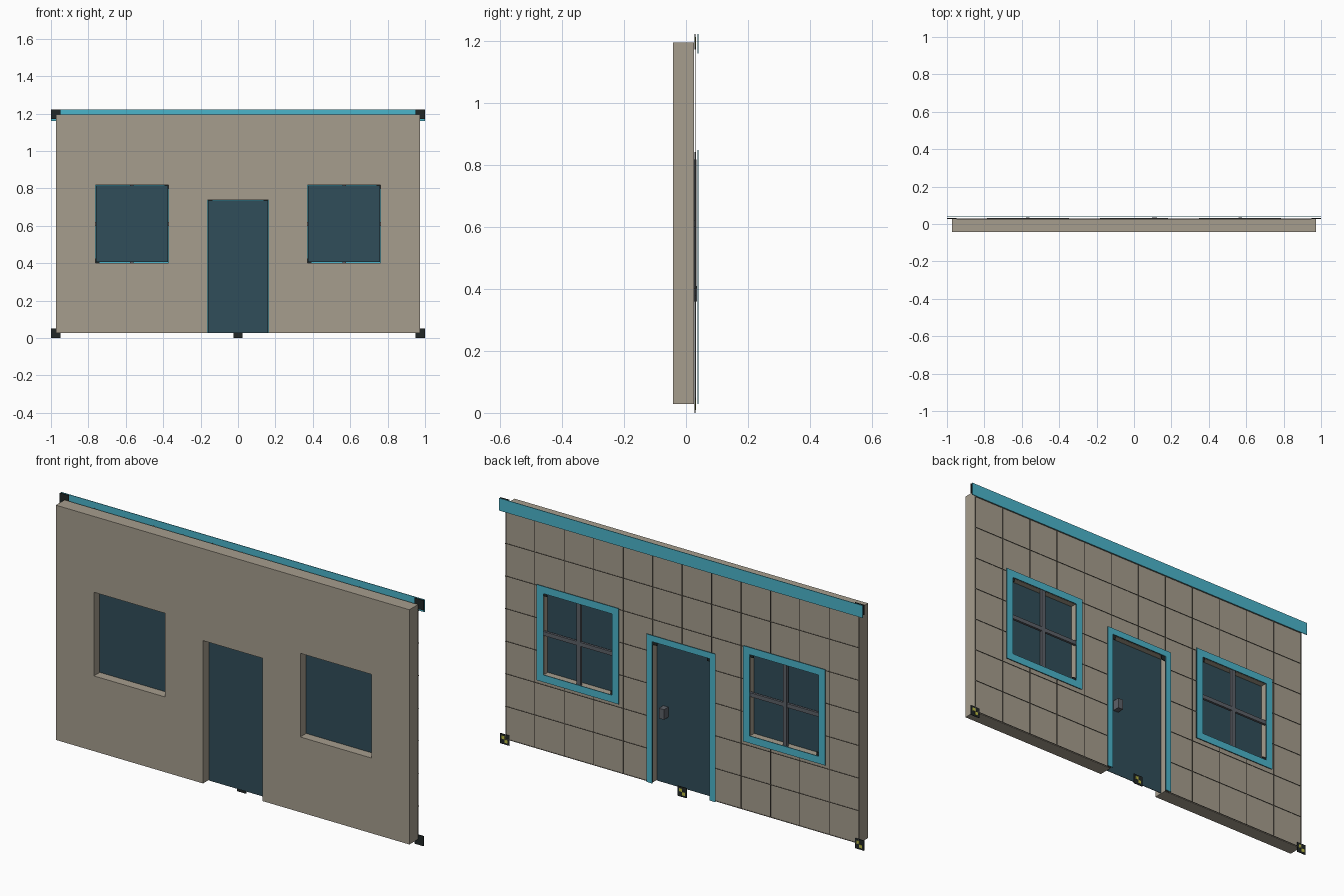
import bpy, bmesh

if "Cube" in bpy.data.objects:
    bpy.data.objects.remove(bpy.data.objects["Cube"])


def material(name, rgb):
    m = bpy.data.materials.new(name)
    m.diffuse_color = (*rgb, 1)
    m.use_nodes = True
    m.node_tree.nodes["Principled BSDF"].inputs["Base Color"].default_value = m.diffuse_color
    return m


BEIGE = material("beige_wall", (0.38, 0.34, 0.27))
BROWN = material("seam_brown", (0.16, 0.14, 0.11))
BLUE = material("blue_trim", (0.07, 0.46, 0.60))
GLASS = material("dark_blue", (0.03, 0.075, 0.10))
GREY = material("slate_grey", (0.11, 0.12, 0.14))
DARK = material("near_black", (0.015, 0.02, 0.02))
YELLOW = material("yellow", (0.5, 0.5, 0.06))


def panel(name, rect, y0, y1, mat, holes=()):
    """Flat slab in x-z with rectangular openings. rect = x0, x1, z0, z1."""
    rects = [rect, *holes]
    xs = sorted({v for r in rects for v in r[:2]})
    zs = sorted({v for r in rects for v in r[2:]})
    bm = bmesh.new()
    grid = {(x, z): bm.verts.new((x, y0, z)) for x in xs for z in zs}
    for xa, xb in zip(xs, xs[1:]):
        for za, zb in zip(zs, zs[1:]):
            cx, cz = (xa + xb) / 2, (za + zb) / 2
            if not any(h[0] < cx < h[1] and h[2] < cz < h[3] for h in holes):
                bm.faces.new([grid[p] for p in ((xa, za), (xb, za), (xb, zb), (xa, zb))])
    loose = [v for v in bm.verts if not v.link_faces]
    bmesh.ops.delete(bm, geom=loose, context='VERTS')
    front = bm.faces[:]
    ext = bmesh.ops.extrude_face_region(bm, geom=front, use_keep_orig=True)
    moved = [g for g in ext["geom"] if isinstance(g, bmesh.types.BMVert)]
    bmesh.ops.translate(bm, verts=moved, vec=(0, y1 - y0, 0))
    bmesh.ops.recalc_face_normals(bm, faces=bm.faces)
    me = bpy.data.meshes.new(name)
    bm.to_mesh(me)
    bm.free()
    me.materials.append(mat)
    ob = bpy.data.objects.new(name, me)
    bpy.context.collection.objects.link(ob)
    return ob


def grow(r, d, bottom=True):
    return (r[0] - d, r[1] + d, r[2] - (d if bottom else 0), r[3] + d)


BACK, BASE, TOP, SIDE = 0.026, 0.028, 1.195, 0.972
windows = [(-0.763, -0.372, 0.402, 0.818), (0.372, 0.763, 0.402, 0.818)]
door = (-0.163, 0.163, BASE, 0.738)
openings = windows + [door]

# Wall with window and door openings
panel("wall", (-SIDE, SIDE, BASE, TOP), -0.042, BACK, BEIGE, openings)


# Siding seams on the back, interrupted at the openings
def spans(lo, hi, gaps):
    for a, b in sorted(gaps):
        yield lo, a
        lo = b
    yield lo, hi


STEP, HALF = 0.162, 0.0012
for i in range(-6, 7):
    x = i * STEP
    gaps = [(r[2], r[3]) for r in openings if r[0] < x < r[1]]
    for a, b in spans(BASE, TOP, gaps):
        if b - a > 0.01:
            panel("vertical_seam", (x - HALF, x + HALF, a, b), 0.030, 0.032, BROWN)
for i in range(8):
    z = BASE + i * STEP + HALF
    gaps = [(r[0], r[1]) for r in openings if r[2] <= z < r[3]]
    for a, b in spans(-SIDE, SIDE, gaps):
        panel("horizontal_seam", (a, b, z - HALF, z + HALF), 0.030, 0.032, BROWN)

# Windows: pane, backing frame, trim, glazing bars, corner blocks
for r in windows:
    x, z = (r[0] + r[1]) / 2, (r[2] + r[3]) / 2
    panel("window_pane", grow(r, -0.003), -0.001, 0.001, GLASS)
    panel("window_backing", grow(r, 0.024), 0.028, 0.032, DARK, [r])
    panel("window_trim", grow(r, 0.030), 0.037, 0.040, BLUE, [grow(r, -0.006)])
    panel("vertical_bar", (x - 0.010, x + 0.010, r[2], r[3]), 0.020, 0.034, GREY)
    panel("horizontal_bar", (r[0], r[1], z - 0.010, z + 0.010), 0.021, 0.033, GREY)
    panel("corner_block", (r[0], r[0] + 0.022, r[2], r[2] + 0.022), 0.029, 0.032, DARK)
    panel("corner_block", (r[1] - 0.022, r[1], r[3] - 0.022, r[3]), 0.029, 0.032, DARK)

# Door: leaf, backing, trim, handle, corner blocks
panel("door_leaf", grow(door, -0.003, False), -0.001, 0.001, GLASS)
panel("door_backing", grow(door, 0.020, False), 0.028, 0.032, DARK, [door])
panel("door_trim", grow(door, 0.026, False), 0.037, 0.040, BLUE, [grow(door, -0.005, False)])
panel("door_handle", (0.096, 0.124, 0.36, 0.41), 0.001, 0.036, GREY)
for s in (-1, 1):
    x = s * 0.149
    panel("door_corner_block", (x - 0.012, x + 0.012, 0.714, 0.738), 0.029, 0.032, DARK)

# Roof-line fascia
panel("fascia", (-1, 1, 1.16, 1.222), 0.037, 0.040, BLUE)


# Checkered corner plates
def plate(x, z):
    panel("corner_plate", (x - 0.025, x + 0.025, z - 0.025, z + 0.025), 0.028, 0.031, DARK)
    for s in (-1, 1):
        cx, cz = x + s * 0.008, z + s * 0.008
        panel("plate_check", (cx - 0.008, cx + 0.008, cz - 0.008, cz + 0.008),
              0.031, 0.032, YELLOW)


for x, z in ((-0.975, 0.025), (0, 0.025), (0.975, 0.025), (-0.975, 1.197), (0.975, 1.197)):
    plate(x, z)
